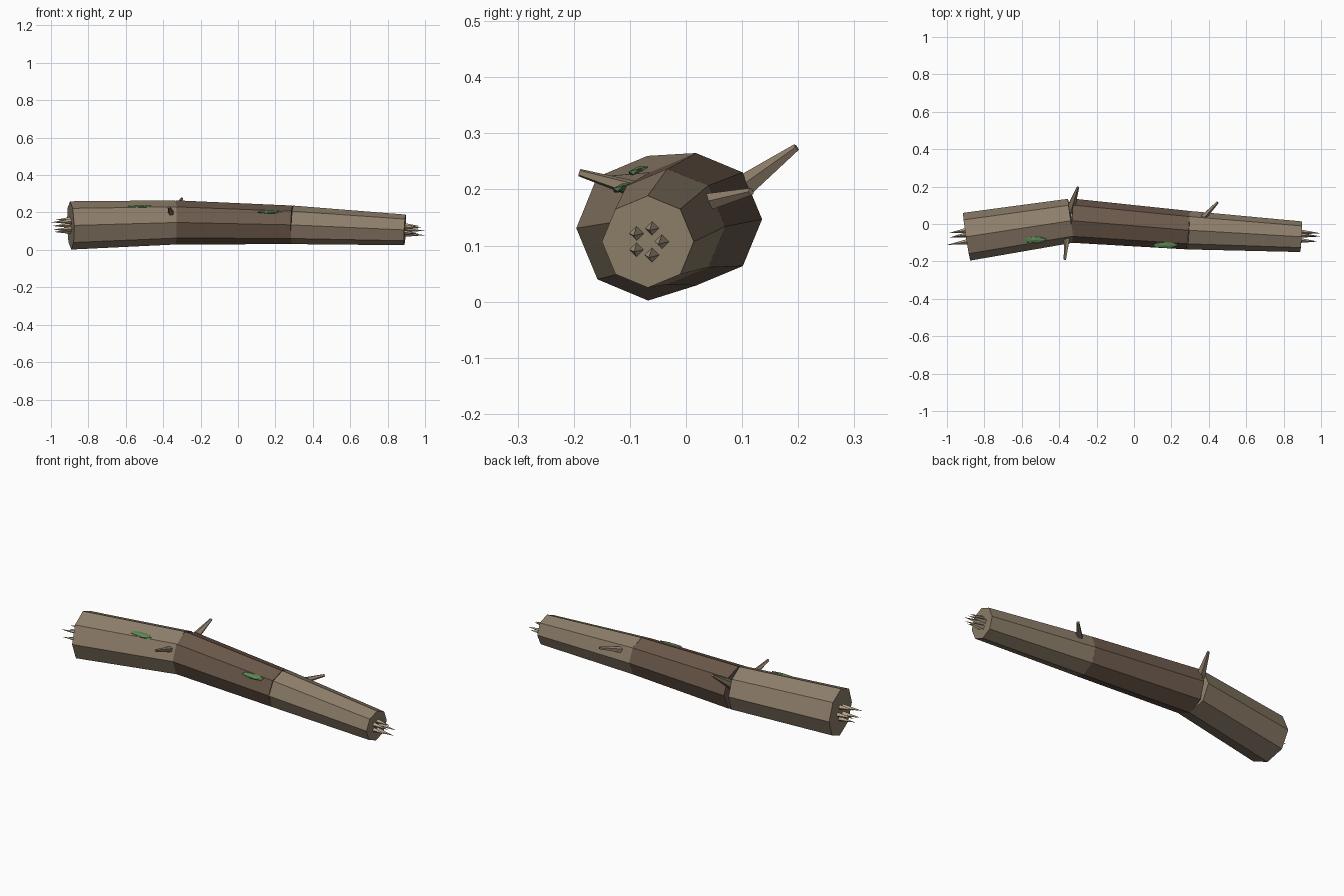
import bpy, math
from mathutils import Vector, Matrix

if "Cube" in bpy.data.objects:
    bpy.data.objects.remove(bpy.data.objects["Cube"])


def material(name, rgb):
    m = bpy.data.materials.new(name)
    m.diffuse_color = (*rgb, 1)
    m.use_nodes = True
    m.node_tree.nodes["Principled BSDF"].inputs["Base Color"].default_value = m.diffuse_color
    return m


light_bark = material("light_bark", (0.27, 0.21, 0.145))
dark_bark = material("dark_bark", (0.15, 0.10, 0.07))
pale_wood = material("pale_wood", (0.42, 0.34, 0.24))
moss_green = material("moss_green", (0.11, 0.25, 0.09))


def taper(name, a, b, r1, r2, sides, mat, turn=0.0):
    """Tapered prism from a to b, with side +Z of its section kept upright."""
    a, b = Vector(a), Vector(b)
    d = (b - a).normalized()
    side = Vector((0, 0, 1)).cross(d).normalized()
    up = d.cross(side)
    rot = Matrix((up, side, d)).transposed()
    if rot.determinant() < 0:
        rot = Matrix((up, -side, d)).transposed()
    bpy.ops.mesh.primitive_cone_add(vertices=sides, radius1=r1, radius2=r2,
                                    depth=(b - a).length)
    o = bpy.context.object
    o.name = name
    o.matrix_world = (Matrix.Translation((a + b) / 2) @ rot.to_4x4()
                      @ Matrix.Rotation(turn, 4, 'Z'))
    o.data.materials.append(mat)
    return o


# Trunk: three eight-sided segments with slight bends
P = [Vector(p) for p in ((-0.895, -0.068, 0.131), (-0.335, 0.018, 0.147),
                         (0.29, -0.033, 0.134), (0.893, -0.068, 0.107))]
taper("trunk_butt", P[0], P[1], 0.129, 0.118, 8, light_bark)
taper("trunk_middle", P[1], P[2], 0.118, 0.103, 8, dark_bark)
taper("trunk_tip", P[2], P[3], 0.103, 0.082, 8, light_bark)

# Broken branch stubs
for i, (a, b, r) in enumerate((
        ((-0.345, 0.07, 0.18), (-0.30, 0.197, 0.275), 0.027),
        ((-0.355, -0.05, 0.188), (-0.369, -0.19, 0.23), 0.019),
        ((0.355, 0.02, 0.172), (0.447, 0.116, 0.196), 0.019))):
    taper(f"branch_stub_{i + 1}", a, b, r, 0.007, 5, light_bark)


# Splinters ringed on each broken end
def splinters(name, centre, inner, ring, r, lengths):
    d = (centre - inner).normalized()
    for i, length in enumerate(lengths):
        t = math.tau * i / len(lengths)
        base = centre + Vector((0, math.cos(t), math.sin(t))) * ring - d * 0.01
        taper(f"{name}_{i + 1}", base, base + d * length, r, 0, 4, pale_wood)


splinters("butt_splinter", P[0], P[1], 0.034, 0.015, (0.11, 0.09, 0.115, 0.105, 0.1))
splinters("tip_splinter", P[3], P[2], 0.025, 0.014, (0.115, 0.09, 0.1, 0.08, 0.117))

# Moss patches, flattened facets lying on the bark
for i, loc in enumerate(((-0.533, -0.084, 0.233), (0.17, -0.112, 0.203))):
    bpy.ops.mesh.primitive_ico_sphere_add(subdivisions=1, radius=1, location=loc)
    o = bpy.context.object
    o.name = f"moss_patch_{i + 1}"
    o.scale = (0.076, 0.021, 0.008)
    o.rotation_euler = (math.radians(15), 0, 0)
    o.data.materials.append(moss_green)
